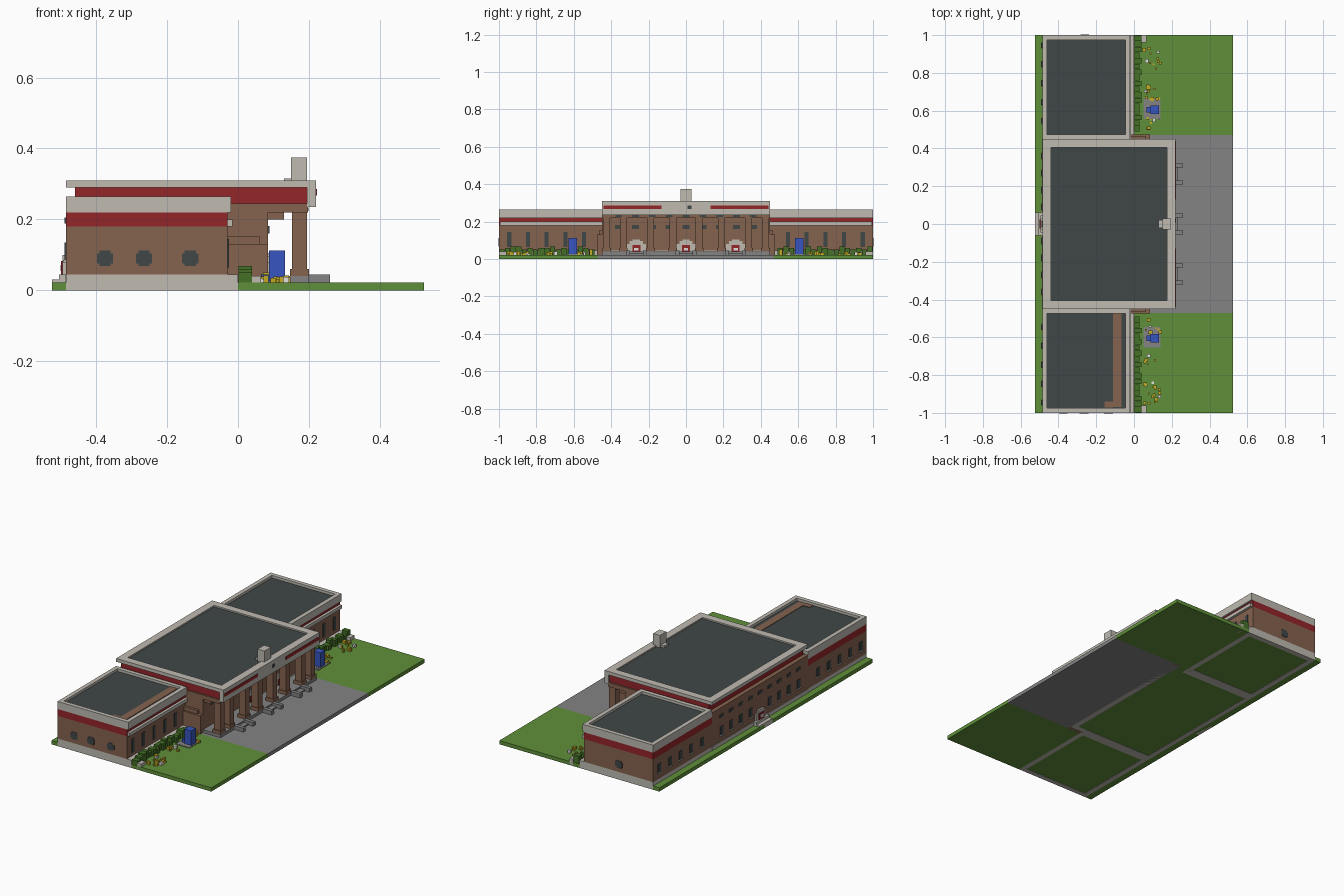
import bpy
import bmesh
import random
from mathutils import Matrix, Vector

random.seed(4)
old = bpy.data.objects.get("Cube")
if old:
    bpy.data.objects.remove(old, do_unlink=True)


def material(name, red, green, blue):
    """Flat material from 8-bit display values, stored as linear."""
    color = [(c / 255) ** 2.2 for c in (red, green, blue)] + [1]
    mat = bpy.data.materials.new(name)
    mat.use_nodes = True
    mat.diffuse_color = color
    mat.node_tree.nodes["Principled BSDF"].inputs["Base Color"].default_value = color
    return mat


grass = material("grass green", 96, 143, 60)
stone = material("pale stone", 190, 186, 176)
brick = material("brown brick", 132, 99, 80)
red = material("dark red", 146, 42, 46)
slate = material("dark slate", 66, 72, 72)
paving = material("grey paving", 130, 130, 130)
blue = material("blue paint", 58, 86, 190)
leaf = material("hedge green", 70, 112, 42)
yellow = material("yellow petals", 196, 170, 42)
white = material("white paint", 225, 225, 222)


def blocks(name, mat, *spans):
    """One object of boxes, each span given as x0, x1, y0, y1, z0, z1."""
    bm = bmesh.new()
    for x0, x1, y0, y1, z0, z1 in spans:
        size = Vector((abs(x1 - x0), abs(y1 - y0), abs(z1 - z0)))
        mid = Vector((x0 + x1, y0 + y1, z0 + z1)) / 2
        bmesh.ops.create_cube(bm, size=1, matrix=Matrix.Translation(mid) @ Matrix.Diagonal(size).to_4x4())
    mesh = bpy.data.meshes.new(name)
    bm.to_mesh(mesh)
    bm.free()
    mesh.materials.append(mat)
    obj = bpy.data.objects.new(name, mesh)
    bpy.context.collection.objects.link(obj)
    return obj


def ring(x0, x1, y0, y1, z0, z1, w):
    """Spans of a rectangular frame of width w."""
    y0, y1 = sorted((y0, y1))
    return [(x0, x0 + w, y0, y1, z0, z1), (x1 - w, x1, y0, y1, z0, z1),
            (x0 + w, x1 - w, y0, y0 + w, z0, z1), (x0 + w, x1 - w, y1 - w, y1, z0, z1)]


BACK, FRONT, EDGE = -0.485, -0.03, 0.525
GROUND, PLINTH = 0.022, 0.045
HALF = 0.45          # half length of the main hall
WALL = 0.085         # hall entrance wall
CORNICE = 0.22       # front of the hall cornice

# Grounds
blocks("back_lawn", grass, (-EDGE, BACK, -1, 1, 0, GROUND))
blocks("building_floor", grass, (BACK + 0.01, 0, -0.99, 0.99, 0.002, GROUND))
blocks("plaza", paving, (0.05, EDGE, -0.47, 0.47, 0, GROUND))
blocks("plaza_inner_edge", grass, (0, 0.05, -0.47, 0.47, 0, GROUND))

for s, side in ((1, "left"), (-1, "right")):
    near, far = s * HALF, s
    blocks(side + "_lawn", grass, (0, EDGE, s * 0.47, far, 0, GROUND))

    # Wing walls in layers
    blocks(side + "_wing_plinth", stone, *ring(BACK, 0, near, far, 0, PLINTH, 0.03))
    blocks(side + "_wing_wall", brick, (BACK, FRONT, near, far, PLINTH, 0.18))
    blocks(side + "_wing_red_band", red, (BACK, FRONT, near, far, 0.18, 0.22))
    blocks(side + "_wing_ledge", stone, (FRONT, -0.015, near, s * 0.995, 0.18, 0.2))
    blocks(side + "_wing_parapet", stone, *ring(BACK, -0.02, near, far, 0.22, 0.265, 0.025))
    blocks(side + "_wing_roof", slate, (BACK + 0.02, -0.04, near, s * 0.98, 0.21, 0.25))

    # Wing windows, front and back
    panes, sills = [], []
    for i in range(5):
        y = s * (0.545 + i * 0.1)
        panes += [(FRONT, FRONT + 0.004, y - 0.011, y + 0.011, 0.065, 0.145),
                  (BACK - 0.004, BACK, y - 0.014, y + 0.014, 0.085, 0.135)]
        sills.append((BACK - 0.008, BACK, y - 0.017, y + 0.017, 0.078, 0.085))
    blocks(side + "_wing_windows", slate, *panes)
    blocks(side + "_wing_sills", stone, *sills)

    # Stepped round windows on the wing end
    rounds = []
    for x in ((-0.26,) if s > 0 else (-0.375, -0.265, -0.135)):
        for wide, tall in ((0.023, 0.014), (0.016, 0.022)):
            rounds.append((x - wide, x + wide, far, far + s * 0.002, 0.09 - tall, 0.09 + tall))
    blocks(side + "_end_windows", slate, *rounds)

    # Brick buttress where the hall meets the wing
    blocks(side + "_buttress", brick,
           (FRONT, WALL, near, s * 0.475, 0, 0.13), (FRONT, 0.06, near, s * 0.465, 0.13, 0.152))

    # Hedge of uneven clumps, with a kerb
    clumps = []
    for i in range(17):
        y = s * (0.49 + i * 0.03)
        clumps.append((0.002, random.choice((0.03, 0.04)), y, y + s * 0.028,
                       GROUND, random.choice((0.05, 0.06, 0.068))))
    blocks(side + "_hedge", leaf, *clumps)
    blocks(side + "_kerb", stone, (0.04, 0.065, s * 0.96, far, 0, 0.04))

    # Blue booth on a paved pad
    y = s * 0.605
    blocks(side + "_booth_pad", paving, (0.05, 0.14, y - 0.05, y + 0.06, GROUND, GROUND + 0.004))
    blocks(side + "_booth", blue, (0.087, 0.132, y - 0.022, y + 0.022, GROUND, 0.112),
           (0.065, 0.087, y - 0.015, y + 0.015, GROUND, 0.045))
    blocks(side + "_booth_sign", yellow, (0.07, 0.087, s * 0.5, s * 0.515, GROUND, 0.05))

    # Flower beds
    for label, mat, count in (("yellow_flowers", yellow, 24), ("white_flowers", white, 5)):
        petals = []
        for i in range(count):
            x, y = random.uniform(0.05, 0.14), s * random.choice((random.uniform(0.5, 0.75), random.uniform(0.82, 0.95)))
            r = random.uniform(0.004, 0.01)
            petals.append((x - r, x + r, y - r, y + r, GROUND, GROUND + random.uniform(0.006, 0.02)))
        blocks(side + "_" + label, mat, *petals)

# Brick strip showing on one wing roof
blocks("right_roof_brick_strip", brick, (-0.11, -0.065, -0.97, -HALF, 0.25, 0.253),
       (-0.155, -0.11, -0.972, -0.94, 0.25, 0.253))

# Main hall body, red frieze, cornice and roof
blocks("hall_plinth", stone, *ring(BACK - 0.003, WALL, -HALF, HALF, 0, PLINTH, 0.03))
blocks("hall_wall", brick, (BACK, WALL, -HALF, HALF, GROUND, 0.245))
blocks("hall_red_frieze", red, (-0.46, 0.195, -0.44, 0.44, 0.245, 0.29))
blocks("hall_cornice", stone, *ring(BACK, CORNICE, -HALF, HALF, 0.29, 0.31, 0.045))
blocks("hall_front_fascia", stone, (0.195, CORNICE, -HALF, HALF, 0.235, 0.29))
blocks("hall_roof", slate, (-0.45, 0.18, -0.42, 0.42, 0.28, 0.302))
blocks("fascia_red_panels", red, *[(CORNICE, CORNICE + 0.003, s * 0.13, s * 0.44, 0.268, 0.286) for s in (1, -1)])
blocks("fascia_plaque", slate, (CORNICE, CORNICE + 0.003, 0.008, 0.03, 0.268, 0.286))
blocks("roof_block", stone, (0.15, 0.195, -0.03, 0.03, 0.3, 0.375), (0.13, 0.15, -0.02, 0.02, 0.3, 0.315))

# Portico: floor, beam and columns
blocks("portico_floor", paving, (WALL, 0.2, -HALF, HALF, 0, 0.04))
blocks("portico_beam", brick, (WALL, 0.197, -HALF, HALF, 0.22, 0.245))
columns, bases = [], []
for y in (0.07, 0.19, 0.335, 0.425):
    for c in (y, -y):
        columns.append((0.152, 0.195, c - 0.019, c + 0.019, 0.04, 0.222))
        columns.append((WALL, 0.13, c - 0.016, c + 0.016, 0.2, 0.222))
        bases.append((0.147, 0.2, c - 0.023, c + 0.023, 0.04, 0.06))
blocks("columns", brick, *columns)
blocks("column_bases", brick, *bases)

# Entrances with stepped arches, doors and step cheeks
arches, doors, cheeks, steps, glazing = [], [], [], [], []
for c in (-0.265, 0, 0.265):
    for half, top in ((0.05, 0.08), (0.036, 0.095), (0.02, 0.105)):
        arches.append((WALL, 0.093, c - half, c + half, 0.04, top))
    doors.append((0.093, 0.097, c - 0.022, c + 0.022, 0.04, 0.075))
    glazing.append((0.097, 0.099, c - 0.012, c + 0.012, 0.045, 0.058))
    steps.append((0.2, 0.23, c - 0.04, c + 0.04, GROUND, 0.03))
    for e in (c - 0.045, c + 0.045):
        cheeks.append((0.2, 0.26, e - 0.011, e + 0.011, GROUND, PLINTH))
blocks("entrance_arches", stone, *arches)
blocks("entrance_doors", red, *doors)
blocks("door_glazing", white, *glazing)
blocks("step_cheeks", paving, *cheeks)
blocks("entrance_steps", paving, *steps)

# Hall windows, front and back
panes, sills = [], []
for i in range(-4, 5):
    y = i * 0.09
    panes += [(WALL, WALL + 0.004, y - 0.02, y + 0.02, 0.16, 0.182),
              (BACK - 0.004, BACK, y - 0.018, y + 0.018, 0.188, 0.206)]
    if i:
        panes.append((BACK - 0.004, BACK, y - 0.014, y + 0.014, 0.085, 0.135))
        sills.append((BACK - 0.008, BACK, y - 0.017, y + 0.017, 0.078, 0.085))
    panes.append((0.197, 0.199, y - 0.018, y + 0.018, 0.224, 0.234))
blocks("hall_windows", slate, *panes)
blocks("hall_sills", stone, *sills)

# Back entrance
blocks("back_step", stone, (-EDGE, BACK, -0.06, 0.06, 0, 0.03), (-0.505, BACK, -0.06, 0.06, 0.03, PLINTH))
blocks("back_door_frame", stone, (-0.495, BACK, -0.045, 0.045, PLINTH, 0.085),
       (-0.495, BACK, -0.028, 0.028, 0.085, 0.1))
blocks("back_door", red, (-0.499, -0.495, -0.025, 0.025, PLINTH, 0.082))
blocks("back_door_glazing", white, (-0.501, -0.499, -0.012, 0.012, 0.055, 0.072))
